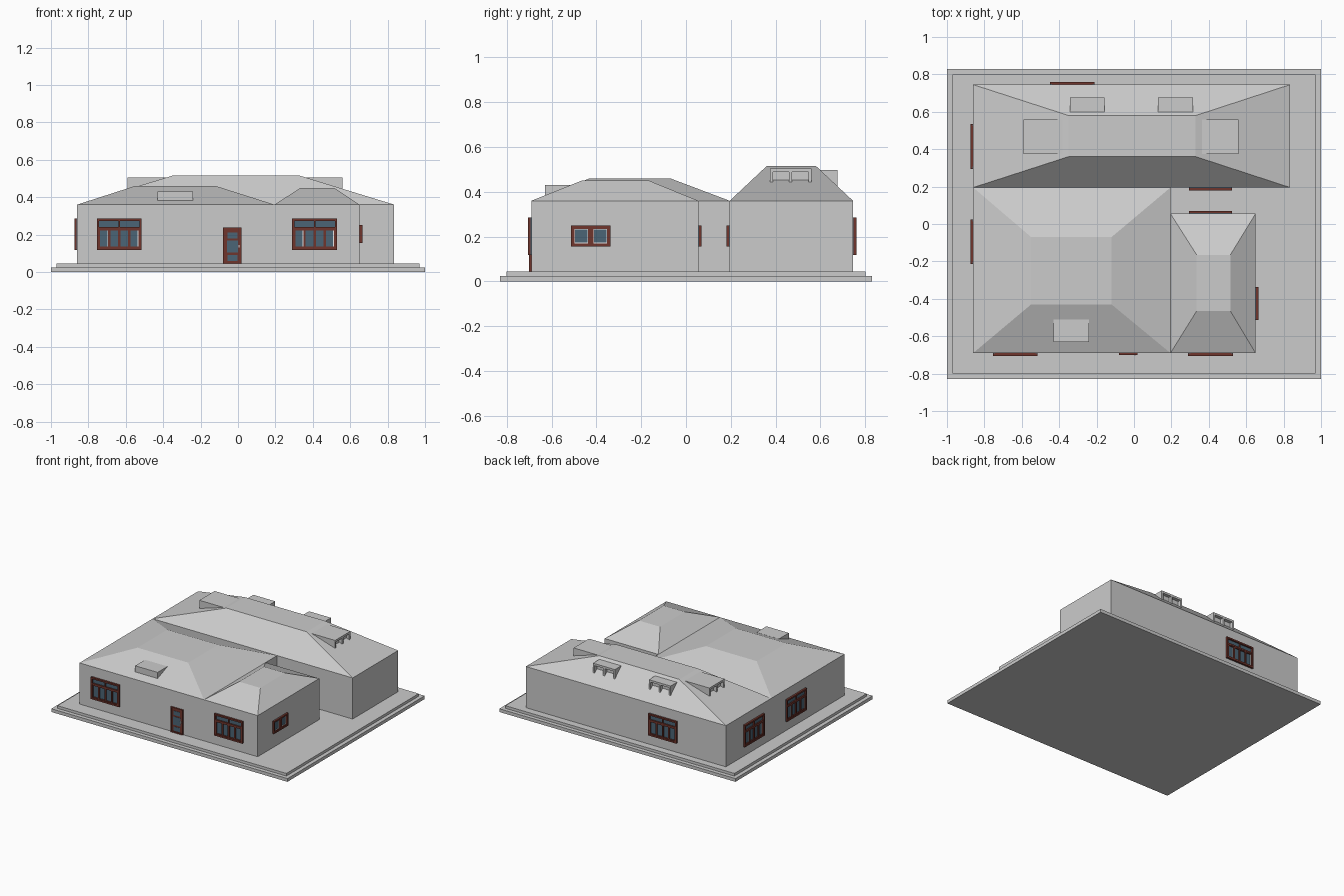
import bpy, bmesh
from math import radians
from mathutils import Matrix, Vector

cube = bpy.data.objects.get("Cube")
if cube:
    bpy.data.objects.remove(cube, do_unlink=True)


def material(name, rgb):
    m = bpy.data.materials.new(name)
    m.use_nodes = True
    m.diffuse_color = (*rgb, 1)
    m.node_tree.nodes["Principled BSDF"].inputs["Base Color"].default_value = (*rgb, 1)
    return m


PLASTER = material("light grey", (0.6, 0.6, 0.6))
WOOD = material("red brown wood", (0.16, 0.035, 0.025))
GLASS = material("blue glass", (0.07, 0.13, 0.18))
WHITE = material("white trim", (0.8, 0.8, 0.8))
JOINERY = [WOOD, GLASS, WHITE]
TURN = {"front": 0, "right": 90, "back": 180, "left": -90}


def finish(bm, name, mats, matrix=None):
    bmesh.ops.recalc_face_normals(bm, faces=bm.faces[:])
    me = bpy.data.meshes.new(name)
    bm.to_mesh(me)
    bm.free()
    for m in mats:
        me.materials.append(m)
    ob = bpy.data.objects.new(name, me)
    if matrix:
        ob.matrix_world = matrix
    bpy.context.collection.objects.link(ob)
    return ob


def box(bm, x0, x1, y0, y1, z0, z1, mat=0):
    size = Vector((x1 - x0, y1 - y0, z1 - z0))
    mid = Vector((x0 + x1, y0 + y1, z0 + z1)) / 2
    verts = bmesh.ops.create_cube(
        bm, size=1, matrix=Matrix.Translation(mid) @ Matrix.Diagonal((*size, 1)))["verts"]
    for f in {f for v in verts for f in v.link_faces}:
        f.material_index = mat


def facing(side, along, out):
    """Local -y points out of the wall; along and out are world coordinates."""
    loc = (along, out, 0) if side in ("front", "back") else (out, along, 0)
    return Matrix.Translation(loc) @ Matrix.Rotation(radians(TURN[side]), 4, "Z")


def house_block(name, foot, flat, top, eave=0.36, floor=0.045):
    """Walls with a hipped roof cut off flat at the top."""
    bm = bmesh.new()
    rings = []
    for (x0, x1, y0, y1), z in ((foot, floor), (foot, eave), (flat, top)):
        rings.append([bm.verts.new((x, y, z)) for x, y in
                      ((x0, y0), (x1, y0), (x1, y1), (x0, y1))])
    for a, b in zip(rings, rings[1:]):
        for i in range(4):
            j = (i + 1) % 4
            bm.faces.new((a[i], a[j], b[j], b[i]))
    bm.faces.new(rings[0][::-1])
    bm.faces.new(rings[-1])
    finish(bm, name, [PLASTER])


def dormer(name, side, along, out, width, depth, z0, z1, openings=True):
    bm = bmesh.new()
    h, leg, cut = width / 2, 0.014, 0.025
    if openings:
        box(bm, -h, h, 0, depth, z1 - 0.016, z1)
        box(bm, -h, h, cut, depth, z0, z1 - 0.016)
        for u in (-h, -leg / 2, h - leg):
            box(bm, u, u + leg, 0, cut, z0, z1 - 0.016)
    else:
        box(bm, -h, h, 0, depth, z0, z1)
    finish(bm, name, [PLASTER], facing(side, along, out))


def frame(bm, u0, u1, z0, z1, t, y0, y1, mat=0):
    box(bm, u0, u0 + t, y0, y1, z0, z1, mat)
    box(bm, u1 - t, u1, y0, y1, z0, z1, mat)
    for z in (z0, z1 - t):
        box(bm, u0 + t, u1 - t, y0, y1, z, z + t, mat)


def large_window(name, side, along, out):
    bm = bmesh.new()
    h, z0, z1, bar = 0.12, 0.118, 0.285, 0.235
    box(bm, -h, h, -0.003, 0, z0, z1, 1)
    frame(bm, -h, h, z0, z1, 0.012, -0.015, 0)
    box(bm, -h, h, -0.013, 0, bar - 0.006, bar + 0.006)
    box(bm, -0.004, 0.004, -0.012, 0, bar, z1)
    # four sashes below the transom
    w = (h - 0.012) / 2
    for i in range(4):
        u = -2 * w + i * w
        frame(bm, u, u + w, z0 + 0.012, bar - 0.006, 0.006, -0.011, 0)
    for u in (-w - 0.01, 2 * w - 0.01):
        box(bm, u, u + 0.004, -0.005, 0, z0 + 0.018, bar - 0.012, 2)
    finish(bm, name, JOINERY, facing(side, along, out))


def small_window(name, side, along, out, width):
    bm = bmesh.new()
    h, z0, z1 = width / 2, 0.155, 0.25
    box(bm, -h, h, -0.003, 0, z0, z1, 1)
    frame(bm, -h, h, z0, z1, 0.01, -0.015, 0)
    box(bm, -0.007, 0.007, -0.014, 0, z0, z1)
    for a, b in ((-h + 0.01, -0.007), (0.007, h - 0.01)):
        frame(bm, a, b, z0 + 0.01, z1 - 0.01, 0.005, -0.011, 0)
        frame(bm, a + 0.005, b - 0.005, z0 + 0.015, z1 - 0.015, 0.003, -0.005, 0, 2)
    finish(bm, name, JOINERY, facing(side, along, out))


# Stepped ground slab
for name, inset, z0, z1 in (("lower_slab", 0, 0, 0.025), ("upper_slab", 0.03, 0.025, 0.045)):
    bm = bmesh.new()
    box(bm, inset - 1, 1 - inset, inset - 0.83, 0.83 - inset, z0, z1)
    finish(bm, name, [PLASTER])

# Three hipped volumes
house_block("back_block", (-0.86, 0.835, 0.195, 0.745), (-0.35, 0.33, 0.36, 0.58), 0.515)
house_block("main_block", (-0.86, 0.195, -0.69, 0.195), (-0.55, -0.12, -0.43, -0.07), 0.46)
house_block("side_wing", (0.195, 0.65, -0.69, 0.055), (0.335, 0.515, -0.465, -0.165), 0.45)

# Roof dormers
dormer("front_dormer", "front", -0.335, -0.63, 0.19, 0.12, 0.38, 0.43, False)
dormer("back_dormer_left", "back", 0.222, 0.675, 0.185, 0.085, 0.424, 0.498)
dormer("back_dormer_right", "back", -0.25, 0.675, 0.185, 0.085, 0.424, 0.498)
dormer("left_end_dormer", "right", 0.467, 0.56, 0.185, 0.2, 0.442, 0.505)
dormer("right_end_dormer", "left", 0.467, -0.59, 0.185, 0.21, 0.44, 0.505)

# Windows
large_window("front_window_main", "front", -0.635, -0.69)
large_window("front_window_wing", "front", 0.41, -0.69)
large_window("end_window_back", "left", 0.415, -0.86)
large_window("end_window_main", "left", -0.095, -0.86)
large_window("rear_window", "back", -0.33, 0.745)
small_window("wing_side_window", "right", -0.425, 0.65, 0.175)
small_window("wing_rear_window", "back", 0.41, 0.055, 0.23)
small_window("courtyard_window", "front", 0.41, 0.195, 0.23)

# Front door with three glass panels
bm = bmesh.new()
box(bm, -0.05, 0.05, -0.006, 0, 0.045, 0.237)
frame(bm, -0.05, 0.05, 0.045, 0.237, 0.009, -0.011, 0)
for half, z0, z1 in ((0.026, 0.06, 0.092), (0.03, 0.104, 0.168), (0.026, 0.18, 0.212)):
    box(bm, -half, half, -0.008, -0.005, z0, z1, 1)
box(bm, 0.033, 0.038, -0.014, -0.005, 0.13, 0.145, 2)
finish(bm, "front_door", JOINERY, facing("front", -0.03, -0.69))
